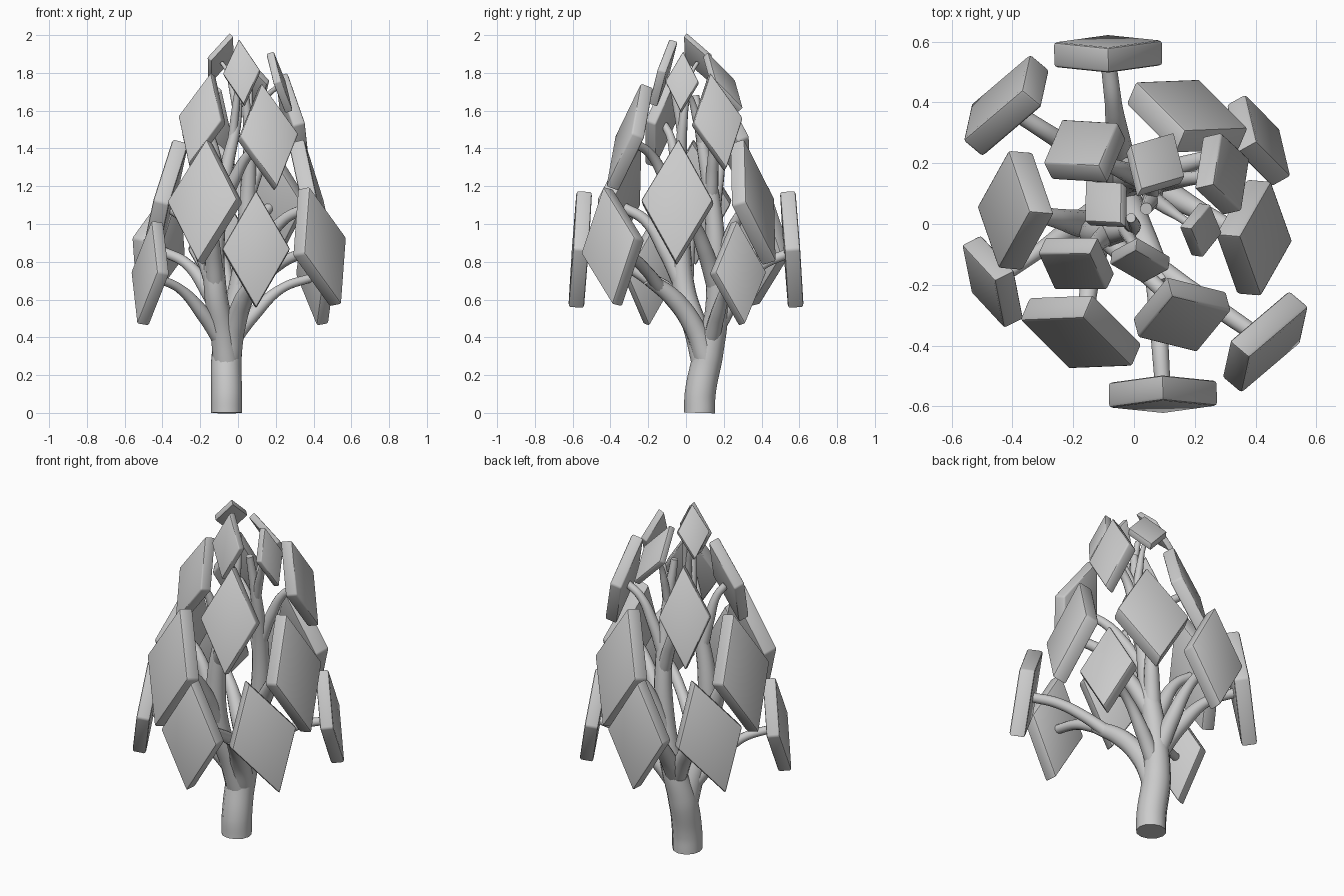
import bpy, bmesh
from math import radians, sin, cos
from mathutils import Vector

if "Cube" in bpy.data.objects:
    bpy.data.objects.remove(bpy.data.objects["Cube"])

# Leaf plates: x, y, z, facing angle, upward tilt, roll, width, height
PLATES = [
    (0.095, -0.56, 0.865, -89, 4, 0, 0.35, 0.61),
    (-0.085, 0.56, 0.865, 91, 4, 0, 0.35, 0.61),
    (0.432, -0.388, 0.88, -40, 9, 13, 0.36, 0.63),
    (-0.42, 0.39, 0.88, 140, 9, 13, 0.36, 0.63),
    (-0.465, -0.19, 0.74, 207, 9, 0, 0.30, 0.54),
    (0.41, 0.275, 0.74, 29, 9, 0, 0.30, 0.54),
    (-0.175, -0.355, 1.115, -113, 15, 2, 0.39, 0.64),
    (0.175, 0.355, 1.115, 67, 15, 2, 0.39, 0.64),
    (0.395, -0.045, 1.115, -5, 15, 0, 0.37, 0.64),
    (-0.39, 0.045, 1.115, 175, 15, 0, 0.38, 0.64),
    (0.158, -0.298, 1.46, -75, 20, 3, 0.31, 0.54),
    (-0.162, 0.24, 1.46, 117, 20, 4, 0.27, 0.52),
    (-0.19, -0.13, 1.55, -116, 18, -6, 0.25, 0.48),
    (0.29, 0.165, 1.54, 13, 15, 6, 0.26, 0.5),
]
TOP_PLATES = [
    (0.02, -0.12, 1.80, -97, 17, 6, 0.19, 0.34),
    (0.22, -0.02, 1.75, -8, 18, 0, 0.17, 0.31),
    (0.07, 0.195, 1.75, 60, 36, 0, 0.20, 0.29),
    (-0.092, 0.065, 1.88, 140, 36, -6, 0.17, 0.24),
]
# Main stems: x, y, z, radius
TRUNK = [(-0.06, 0.072, 0, .082), (-0.06, 0.075, .1, .082), (-0.06, 0.115, .3, .08),
         (-0.02, 0.16, .52, .062), (0.03, 0.16, .8, .055), (0.05, 0.14, 1.1, .045),
         (0.06, 0.09, 1.4, .032), (0.04, 0.05, 1.68, .02)]
STEM = [(-0.06, 0.10, .26, .07), (-0.08, 0.06, .42, .066), (-0.12, -0.01, .65, .06),
        (-0.12, -0.03, .95, .052), (-0.06, -0.03, 1.3, .036), (0.0, -0.01, 1.6, .022),
        (-0.01, 0.02, 1.8, .016)]
LIMB = [(-0.05, 0.11, .28, .066), (-0.02, 0.05, .44, .056), (0.03, -0.06, .6, .05),
        (0.10, -0.20, .71, .036)]


def tube(name, pts):
    cu = bpy.data.curves.new(name, 'CURVE')
    cu.dimensions = '3D'
    cu.bevel_depth = 1.0
    cu.bevel_resolution = 4
    cu.resolution_u = 8
    cu.use_fill_caps = True
    sp = cu.splines.new('BEZIER')
    sp.bezier_points.add(len(pts) - 1)
    for b, p in zip(sp.bezier_points, pts):
        b.co = p[:3]
        b.radius = p[3]
        b.handle_left_type = b.handle_right_type = 'AUTO'
    ob = bpy.data.objects.new(name, cu)
    bpy.context.collection.objects.link(ob)
    finish(ob, True)


def finish(ob, convert=False):
    bpy.ops.object.select_all(action='DESELECT')
    ob.select_set(True)
    bpy.context.view_layer.objects.active = ob
    if convert:
        bpy.ops.object.convert(target='MESH')
    bpy.ops.object.shade_smooth_by_angle(angle=radians(40))


def stem_at(pts, z):
    z = max(pts[0][2], min(z, pts[-1][2]))
    for a, b in zip(pts, pts[1:]):
        if a[2] <= z <= b[2]:
            return Vector(a).lerp(Vector(b), (z - a[2]) / (b[2] - a[2]))


def frame(az, tilt, roll):
    a, p, r = radians(az), radians(tilt), radians(roll)
    n0, t, up = Vector((cos(a), sin(a), 0)), Vector((-sin(a), cos(a), 0)), Vector((0, 0, 1))
    n = n0 * cos(p) + up * sin(p)
    u = up * cos(p) - n0 * sin(p)
    return n, t * cos(r) + u * sin(r), u * cos(r) - t * sin(r)


# Bevelled rhombus slab standing on its point
def leaf(name, x, y, z, az, tilt, roll, w, h):
    n, t, u = frame(az, tilt, roll)
    c = Vector((x, y, z))
    hw, hh, ht = w * .515, h * .51 / cos(radians(tilt)), h * .068
    bm = bmesh.new()
    vs = [bm.verts.new(c + t * i * hw + u * j * hh - n * ht)
          for i, j in ((1, 0), (0, 1), (-1, 0), (0, -1))]
    f = bm.faces.new(vs)
    ex = bmesh.ops.extrude_face_region(bm, geom=[f])
    bmesh.ops.translate(bm, vec=n * ht * 2,
                        verts=[v for v in ex['geom'] if isinstance(v, bmesh.types.BMVert)])
    bmesh.ops.recalc_face_normals(bm, faces=bm.faces)
    bmesh.ops.bevel(bm, geom=bm.edges[:], offset=h * .018, segments=2, profile=.5,
                    affect='EDGES')
    me = bpy.data.meshes.new(name)
    bm.to_mesh(me)
    bm.free()
    ob = bpy.data.objects.new(name, me)
    bpy.context.collection.objects.link(ob)
    finish(ob)


# Branch sweeping up and out from a stem to the back of a leaf plate
def branch(name, on_limb, x, y, z, az, tilt, roll, w, h):
    n = frame(az, tilt, roll)[0]
    end = Vector((x, y, z - .02)) - n * h * .04
    z0 = max(.36, z - (.22 + h * .36))
    if on_limb:
        s = stem_at(LIMB, .66)
    else:
        s = min((stem_at(TRUNK, z0), stem_at(STEM, z0)), key=lambda q: (q.xyz - end).length)
    r0 = min(s[3] * .85, h * .085)
    p0 = s.xyz
    d = end - p0
    flat = Vector((d.x, d.y, 0))
    p1 = p0 + flat * .30 + Vector((0, 0, d.z * .46))
    p2 = p0 + flat * .64 + Vector((0, 0, d.z * .84))
    r1 = h * .042
    tube(name, [(*p0, r0), (*p1, r0 * .85), (*p2, r1 * 1.1), (*end, r1)])


tube("trunk", TRUNK)
tube("second_stem", STEM)
tube("front_limb", LIMB)
for i, p in enumerate(PLATES + TOP_PLATES):
    leaf(f"leaf_plate_{i + 1}", *p)
    branch(f"branch_{i + 1}", i in (0, 2), *p)
